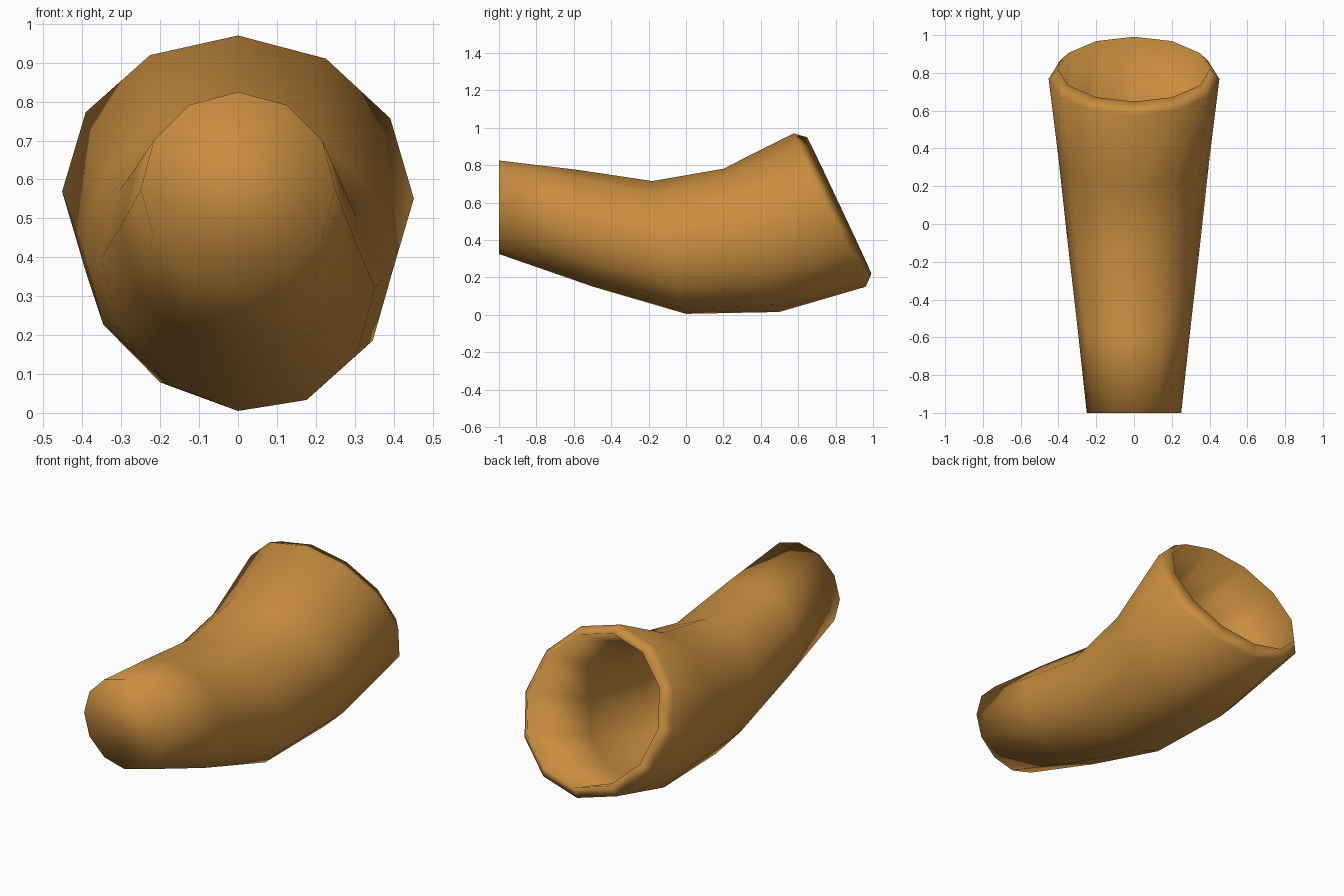
import bpy, bmesh, math

if "Cube" in bpy.data.objects:
    bpy.data.objects.remove(bpy.data.objects["Cube"])

SIDES = 12
WALL = 0.05
# Horn stations: centre y, centre z, half vector to the underside (dy, dz), half width, sideways shear
STATIONS = [
    (-1.00, 0.575, 0.00, -0.250, 0.25, 0.00),
    (-0.54, 0.463, 0.04, -0.312, 0.30, -0.06),
    (-0.09, 0.360, 0.09, -0.355, 0.352, -0.11),
    (0.35, 0.398, 0.15, -0.383, 0.40, -0.06),
    (0.768, 0.56, 0.193, -0.41, 0.452, -0.02),
]

bm = bmesh.new()


def ring(station, inset=0.0, push=0.0):
    """Twelve-sided ring, shrunk by inset and moved along the horn axis by push."""
    cy, cz, dy, dz, w, shear = station
    length = math.hypot(dy, dz)
    uy, uz = dy / length, dz / length
    r = length - inset
    cy, cz = cy - uz * push, cz + uy * push
    verts = []
    for i in range(SIDES):
        a = 2 * math.pi * i / SIDES
        x = (w - inset) * math.sin(a)
        c = -r * math.cos(a)
        verts.append(bm.verts.new((x, cy + uy * c, cz + uz * c + shear * x)))
    return verts


# Outer wall, rounded lip, then inner wall back down to the tip
rings = [ring(s) for s in STATIONS]
rings.append(ring(STATIONS[-1], WALL, 0.057))
rings += [ring(s, WALL) for s in reversed(STATIONS[1:-1])]
rings.append(ring(STATIONS[0], WALL, WALL))

for a, b in zip(rings, rings[1:]):
    for i in range(SIDES):
        j = (i + 1) % SIDES
        bm.faces.new((a[i], a[j], b[j], b[i]))
# Closed tip outside and inside
bm.faces.new(rings[0])
bm.faces.new(rings[-1])
bmesh.ops.recalc_face_normals(bm, faces=bm.faces)
for f in bm.faces:
    f.smooth = True

mesh = bpy.data.meshes.new("curved_horn")
bm.to_mesh(mesh)
bm.free()
horn = bpy.data.objects.new("curved_horn", mesh)
bpy.context.collection.objects.link(horn)

# Warm brown
mat = bpy.data.materials.new("horn_brown")
mat.diffuse_color = (0.58, 0.27, 0.05, 1)
mat.use_nodes = True
mat.node_tree.nodes["Principled BSDF"].inputs["Base Color"].default_value = mat.diffuse_color
mesh.materials.append(mat)
